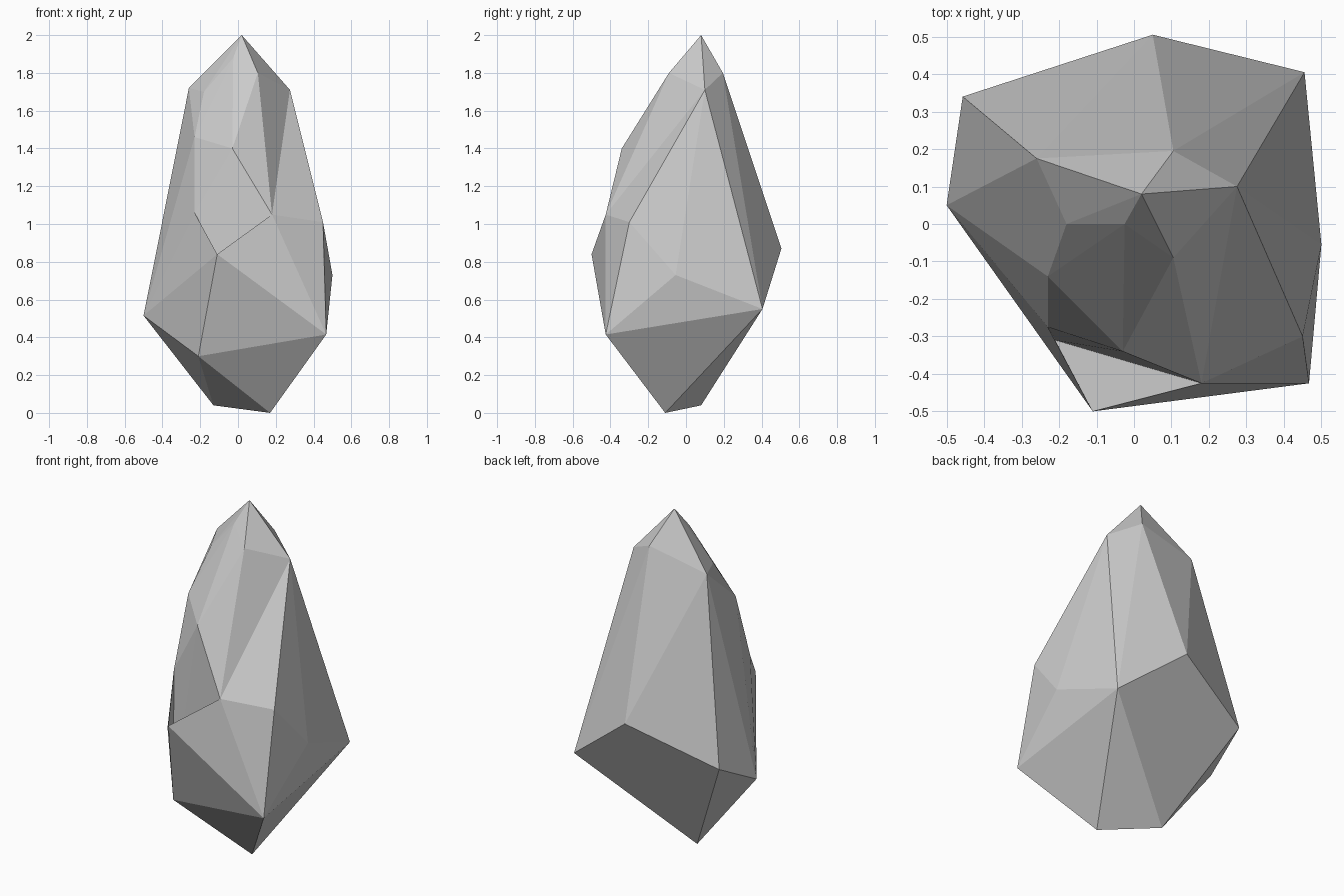
import bpy, bmesh
from mathutils import Vector

if "Cube" in bpy.data.objects:
    bpy.data.objects.remove(bpy.data.objects["Cube"])

# Corners of the main convex crystal body
corners = {
    "tip": (0.02, 0.08, 2.0), "tip_back": (0.105, 0.195, 1.8),
    "tip_right": (0.275, 0.10, 1.71), "tip_left": (-0.26, 0.175, 1.72),
    "tip_front": (-0.025, 0.0, 1.88), "tip_front_left": (-0.18, 0.0, 1.70),
    "chest": (-0.03, -0.34, 1.40), "side_left": (-0.23, -0.14, 1.46),
    "waist_right": (0.18, -0.425, 1.05), "waist_left": (-0.23, -0.275, 1.06),
    "left": (-0.5, 0.05, 0.515), "back_left": (-0.457, 0.34, 0.67),
    "back": (0.05, 0.505, 0.87), "back_right": (0.455, 0.405, 0.55),
    "right": (0.5, -0.055, 0.73), "front_right": (0.467, -0.425, 0.415),
    "low_front": (-0.21, -0.31, 0.30), "foot_left": (-0.13, 0.08, 0.04),
    "foot_right": (0.17, -0.11, 0.0),
}

bm = bmesh.new()
v = {name: bm.verts.new(co) for name, co in corners.items()}
hull = bmesh.ops.convex_hull(bm, input=bm.verts[:])
spare = [e for e in hull["geom_interior"] if isinstance(e, bmesh.types.BMVert)]
if spare:
    bmesh.ops.delete(bm, geom=spare, context='VERTS')


def raise_peak(co, rim):
    """Replace the facets inside the rim with a fan rising to a new corner."""
    bmesh.ops.recalc_face_normals(bm, faces=bm.faces[:])
    bm.normal_update()
    ring = {v[n] for n in rim.split()}
    co = Vector(co)
    old = {f for f in bm.faces if all(c in ring for c in f.verts)
           and (co - f.verts[0].co).dot(f.normal) > 0}
    border = [tuple(e.verts) for e in bm.edges
              if sum(f in old for f in e.link_faces) == 1]
    bmesh.ops.delete(bm, geom=list(old), context='FACES')
    peak = bm.verts.new(co)
    for a, b in border:
        bm.faces.new((a, b, peak))


# Peaks that leave shallow creases between them
raise_peak((-0.11, -0.5, 0.84), "waist_left waist_right front_right low_front left")
raise_peak((0.105, -0.09, 1.80), "tip tip_front chest waist_right tip_right")
raise_peak((0.45, -0.30, 1.01), "tip_right waist_right front_right right")

bmesh.ops.recalc_face_normals(bm, faces=bm.faces[:])
mesh = bpy.data.meshes.new("rock")
bm.to_mesh(mesh)
bm.free()
bpy.context.collection.objects.link(bpy.data.objects.new("rock", mesh))
